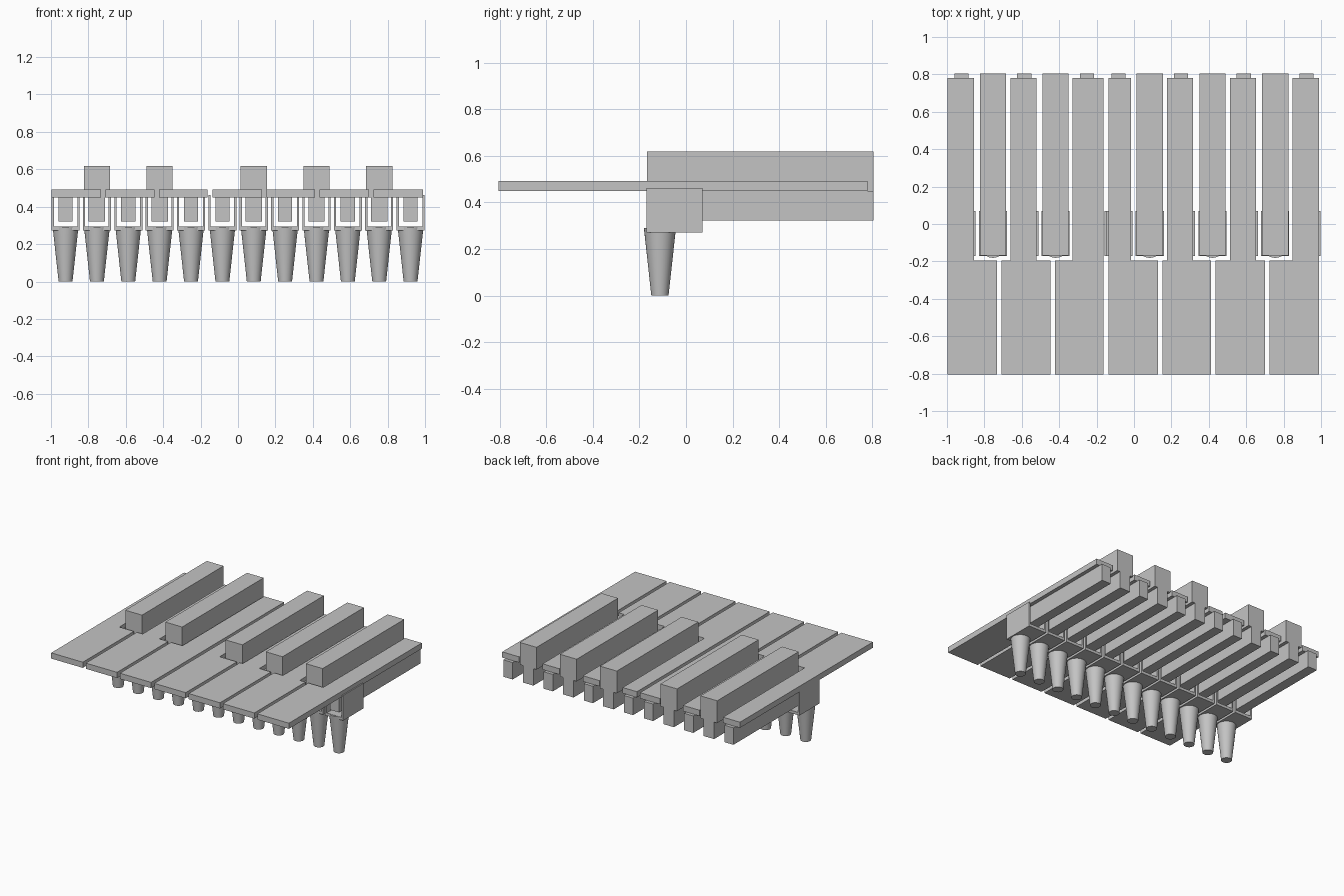
import bpy, bmesh

cube = bpy.data.objects.get("Cube")
if cube:
    bpy.data.objects.remove(cube, do_unlink=True)

grey = bpy.data.materials.new("plain_grey")
grey.use_nodes = True
grey.diffuse_color = (0.55, 0.55, 0.55, 1)
grey.node_tree.nodes["Principled BSDF"].inputs["Base Color"].default_value = (0.55, 0.55, 0.55, 1)


def extrude_profile(name, points, direction):
    """Solid made by sweeping a closed flat outline along a direction."""
    bm = bmesh.new()
    face = bm.faces.new([bm.verts.new(p) for p in points])
    swept = bmesh.ops.extrude_face_region(bm, geom=[face])["geom"]
    bmesh.ops.translate(bm, vec=direction,
                        verts=[g for g in swept if isinstance(g, bmesh.types.BMVert)])
    bmesh.ops.recalc_face_normals(bm, faces=bm.faces)
    mesh = bpy.data.meshes.new(name)
    bm.to_mesh(mesh)
    bm.free()
    mesh.materials.append(grey)
    obj = bpy.data.objects.new(name, mesh)
    bpy.context.collection.objects.link(obj)
    return obj


def box(name, x0, x1, y0, y1, z0, z1):
    return extrude_profile(name, [(x0, y0, z0), (x1, y0, z0), (x1, y1, z0), (x0, y1, z0)],
                           (0, 0, z1 - z0))


PITCH = 0.1677
FIRST = -0.922
FRONT, BACK, TAIL, NOTCH = -0.805, 0.805, 0.78, -0.195
RAISED = (1, 3, 6, 8, 10)

# Wide flat keys: front left, front right, rear left, rear right
wide_keys = [
    (-0.997, -0.733, -0.997, -0.855),
    (-0.708, -0.447, -0.660, -0.520),
    (-0.423, -0.162, -0.328, -0.162),
    (-0.136, 0.127, -0.136, -0.017),
    (0.152, 0.413, 0.176, 0.315),
    (0.437, 0.700, 0.512, 0.652),
    (0.725, 0.989, 0.848, 0.989),
]
for n, (a, b, c, d) in enumerate(wide_keys):
    outline = [(a, FRONT), (b, FRONT), (b, NOTCH), (d, NOTCH),
               (d, TAIL), (c, TAIL), (c, NOTCH), (a, NOTCH)]
    # Drop repeated corners where a side runs straight
    outline = [p for i, p in enumerate(outline)
               if not (p[1] == NOTCH and ((p[0] in (b, a)) and p[0] in (c, d)))]
    extrude_profile(f"wide_key_{n + 1}", [(x, y, 0.45) for x, y in outline], (0, 0, 0.043))

for i in range(12):
    x = FIRST + i * PITCH
    # Raised narrow keys
    raised = i in RAISED
    if raised:
        box(f"raised_key_{i + 1}", x - 0.07, x + 0.07, -0.168, BACK, 0.45, 0.618)

    # Rail under each key
    half = 0.044 if raised else 0.038
    box(f"key_rail_{i + 1}", x - half, x + half, -0.165, BACK, 0.322, 0.45)

    # Open channel guiding the rail
    w, t = 0.075, 0.012
    channel = [(-w, 0.272), (w, 0.272), (w, 0.462), (w - t, 0.462),
               (w - t, 0.293), (t - w, 0.293), (t - w, 0.462), (-w, 0.462)]
    extrude_profile(f"guide_channel_{i + 1}", [(x + px, -0.17, pz) for px, pz in channel],
                    (0, 0.24, 0))

    # Tapered foot
    bpy.ops.mesh.primitive_cone_add(vertices=32, radius1=0.037, radius2=0.069,
                                    depth=0.291, location=(x, -0.112, 0.1455))
    foot = bpy.context.object
    foot.name = f"tapered_foot_{i + 1}"
    foot.data.materials.append(grey)
    bpy.ops.object.shade_smooth_by_angle()
